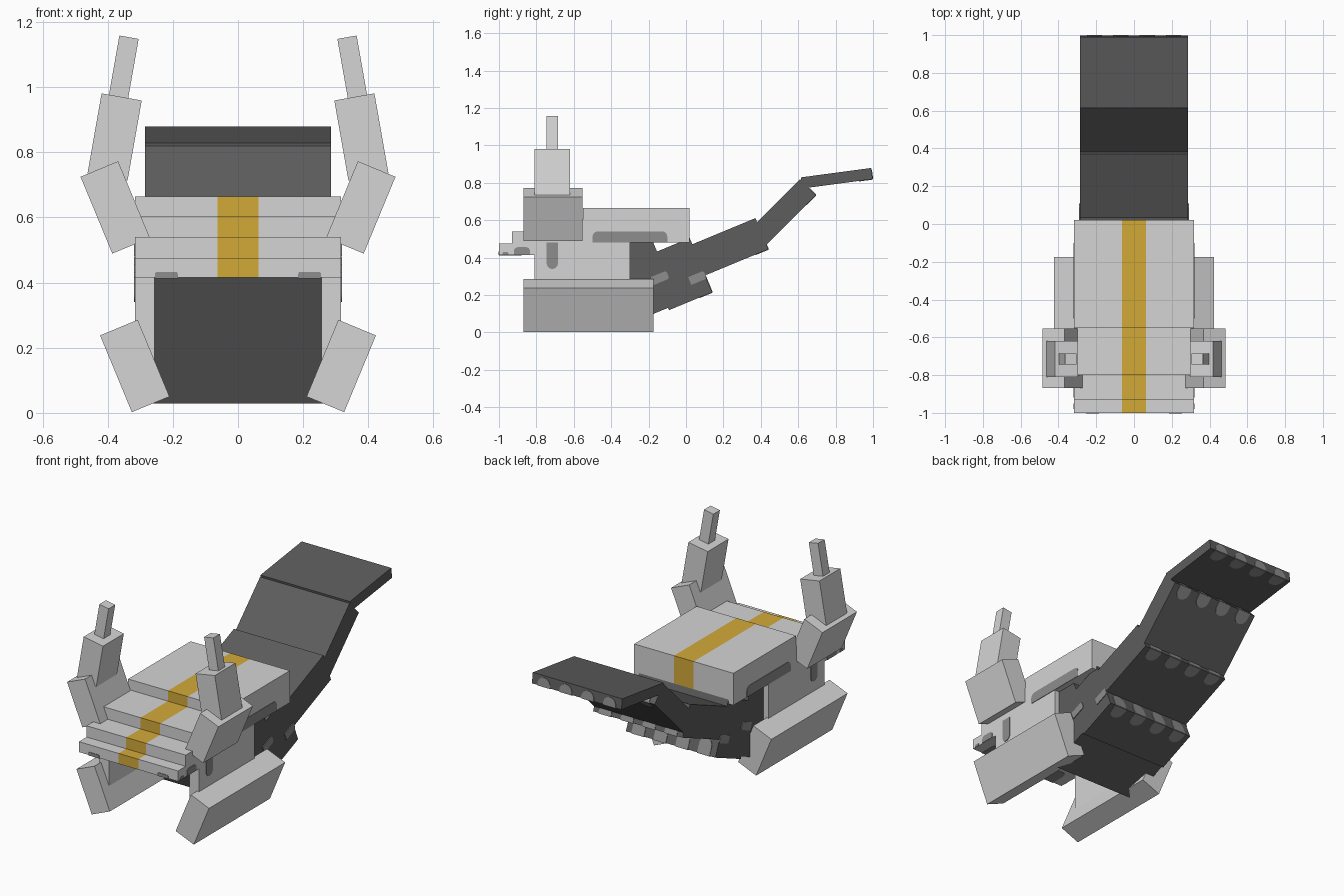
import bpy, bmesh, math
from mathutils import Vector, Matrix

cube = bpy.data.objects.get("Cube")
if cube:
    bpy.data.objects.remove(cube, do_unlink=True)


def material(name, r, g, b):
    m = bpy.data.materials.new(name)
    m.diffuse_color = (r, g, b, 1)
    m.use_nodes = True
    m.node_tree.nodes["Principled BSDF"].inputs["Base Color"].default_value = (r, g, b, 1)
    return m


WHITE = material("pale_grey", 0.66, 0.66, 0.66)
DARK = material("charcoal", 0.11, 0.11, 0.11)
GOLD = material("gold", 0.65, 0.40, 0.04)
MID = material("mid_grey", 0.27, 0.27, 0.27)


def finish(bm, name, *mats):
    bmesh.ops.recalc_face_normals(bm, faces=bm.faces)
    mesh = bpy.data.meshes.new(name)
    bm.to_mesh(mesh)
    bm.free()
    obj = bpy.data.objects.new(name, mesh)
    bpy.context.collection.objects.link(obj)
    for m in mats:
        mesh.materials.append(m)
    return obj


def extrude_x(name, profile, xs, *mats):
    """Sweep a y-z profile through the given x stations."""
    bm = bmesh.new()
    rings = [[bm.verts.new((x, y, z)) for y, z in profile] for x in xs]
    n = len(profile)
    for a, b in zip(rings, rings[1:]):
        for i in range(n):
            j = (i + 1) % n
            bm.faces.new((a[i], a[j], b[j], b[i]))
    bm.faces.new(rings[0])
    bm.faces.new(rings[-1])
    return finish(bm, name, *mats)


def box(name, centre, size, tilt, mat):
    bm = bmesh.new()
    bmesh.ops.create_cube(bm, size=1)
    bm.transform(Matrix.Translation(centre) @ Matrix.Rotation(math.radians(tilt), 4, 'Y')
                 @ Matrix.Diagonal((*size, 1)))
    return finish(bm, name, mat)


def tab(name, origin, u, v, width, height, radius, mat=MID, thick=0.006):
    """Thin plate with a flat base at origin and a rounded far end along v."""
    u, v, o = Vector(u).normalized(), Vector(v).normalized(), Vector(origin)
    n = u.cross(v) * thick / 2
    pts = [(-width / 2, 0), (width / 2, 0)]
    for side, start in ((1, 0), (-1, 90)):
        for k in range(7):
            a = math.radians(start + 15 * k)
            pts.append((side * (width / 2 - radius) + radius * math.cos(a),
                        height - radius + radius * math.sin(a)))
    bm = bmesh.new()
    low = [bm.verts.new(o + u * a + v * b - n) for a, b in pts]
    top = [bm.verts.new(o + u * a + v * b + n) for a, b in pts]
    bm.faces.new(low)
    bm.faces.new(top)
    for i in range(len(pts)):
        j = (i + 1) % len(pts)
        bm.faces.new((low[i], low[j], top[j], top[i]))
    return finish(bm, name, mat)


# Stepped upper hull with a gold centre stripe
hull = extrude_x("upper_hull", [
    (-1, .415), (-1, .475), (-.93, .475), (-.93, .54), (-.8, .54), (-.8, .605),
    (-.55, .605), (-.55, .665), (.02, .665), (.02, .48), (-.75, .48), (-.75, .415)],
    (-.317, -.063, .063, .317), WHITE, GOLD)
for f in hull.data.polygons:
    if abs(f.center.x) < .05 and abs(f.normal.x) < .5 and f.normal.z > -.5:
        f.material_index = 1

# Side panels, feet and raised arms
for s, side in ((1, "left"), (-1, "right")):
    box(side + "_side_panel", (s * .287, -.555, .32), (.06, .51, .33), 0, WHITE)
    box(side + "_foot", (s * .317, -.522, .144), (.125, .695, .255), s * 22.5, WHITE)
    box(side + "_arm_base", (s * .377, -.712, .631), (.125, .315, .255), s * 22.5, WHITE)
    box(side + "_arm_middle", (s * .379, -.715, .847), (.125, .19, .25), s * -10, WHITE)
    box(side + "_arm_tip", (s * .352, -.715, 1.055), (.06, .06, .2), s * -10, WHITE)

    # Slots on the hull sides and nose
    x = s * .317
    Y, Z = (0, 1, 0), (0, 0, 1)
    tab(side + "_hull_slot", (x, -.3, .481), Y, Z, .4, .06, .03)
    tab(side + "_panel_slot", (x, -.715, .48), Y, (0, 0, -1), .06, .14, .03)
    tab(side + "_nose_slot", (x, -.877, .416), Y, Z, .085, .04, .02)
    tab(side + "_nose_notch", (x, -.965, .416), Y, Z, .03, .015, .007)
    tab(side + "_front_notch", (s * .22, -1, .415), (1, 0, 0), Z, .07, .018, .006)
    tab(side + "_nose_underside_slot", (s * .22, -1, .415), (1, 0, 0), Y, .07, .12, .03)

# Tail plates: lower rear corner (y, z), tilt, length, thickness, exposed rear height
tail = [("tail_root", -.04, .155, 22.5, .33, .43, 0),
        ("tail_hub", .14, .215, 22.5, .25, .314, .09),
        ("tail_lower", .44, .445, 22.5, .5, .18, .055),
        ("tail_upper", .695, .735, 45, .38, .12, .05),
        ("tail_tip", .998, .82, 7.6, .38, .06, .05)]
for name, y, z, tilt, length, thick, rear in tail:
    a = math.radians(tilt)
    along = Vector((0, math.cos(a), math.sin(a)))
    up = Vector((0, -math.sin(a), math.cos(a)))
    end = Vector((0, y, z))
    corners = [end, end + up * thick, end + up * thick - along * length, end - along * length]
    extrude_x(name, [(c.y, c.z) for c in corners], (-.286, .286), DARK)
    # Rounded lights wrapping the rear lower edge
    if rear:
        for k in range(4):
            p = end + Vector(((k - 1.5) * .14, 0, 0))
            tab(f"{name}_rear_light_{k}", p, (1, 0, 0), up, .08, rear, min(.04, rear * .9))
            tab(f"{name}_under_light_{k}", p, (1, 0, 0), -along, .08, .075, .04)

# Slanted markers on the tail sides
a = math.radians(22.5)
for s, side in ((1, "left"), (-1, "right")):
    for k, y in enumerate((-.14, .06)):
        tab(f"{side}_tail_marker_{k}", (s * .287, y - .04, .275),
            (0, -math.sin(a), math.cos(a)), (0, math.cos(a), math.sin(a)), .045, .09, .012)
